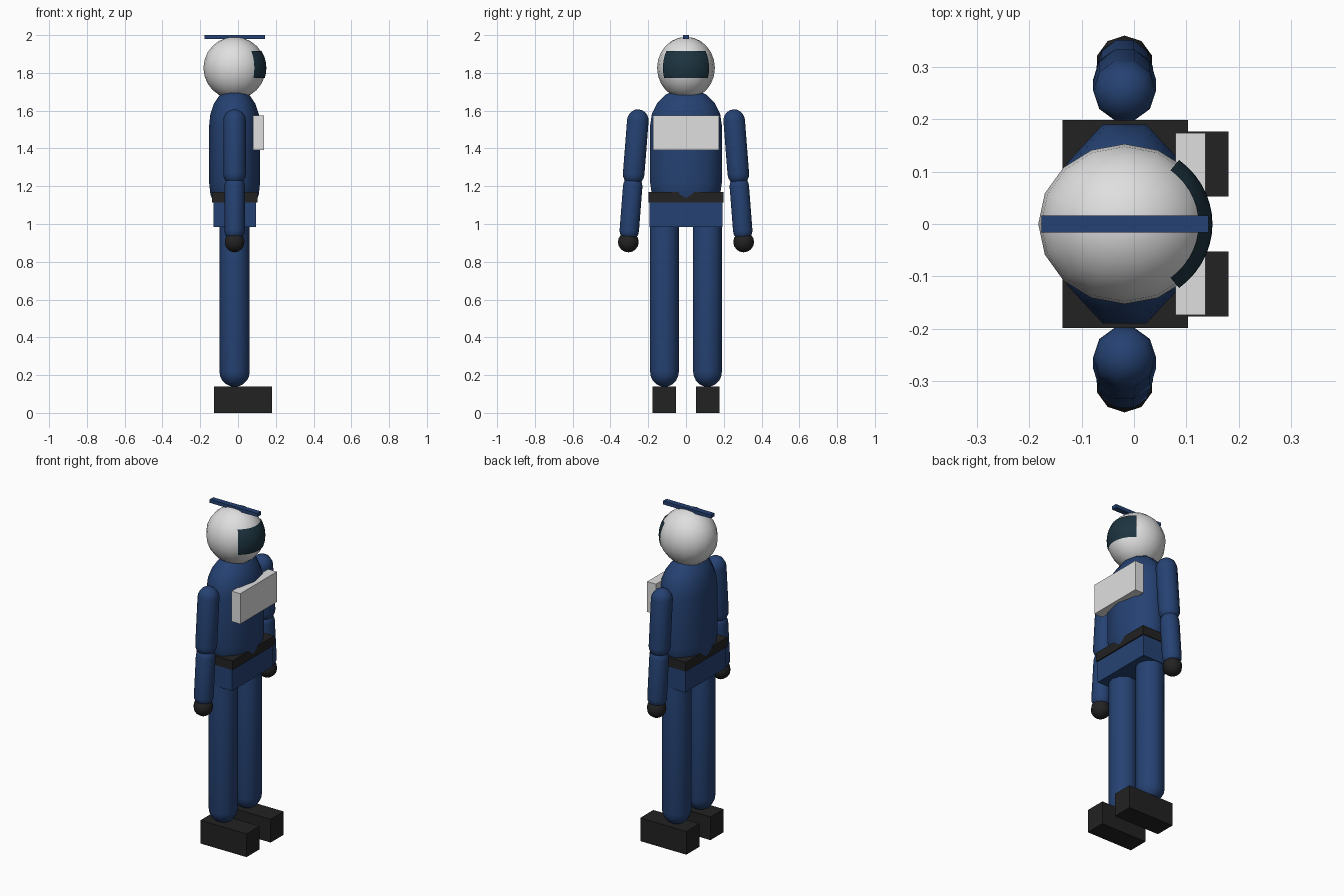
import bpy, bmesh, math
from mathutils import Matrix, Vector

if "Cube" in bpy.data.objects:
    bpy.data.objects.remove(bpy.data.objects["Cube"])


def material(name, rgb):
    m = bpy.data.materials.new(name)
    m.diffuse_color = (*rgb, 1)
    m.use_nodes = True
    m.node_tree.nodes["Principled BSDF"].inputs["Base Color"].default_value = m.diffuse_color
    return m


BLUE = material("suit blue", (0.0185, 0.054, 0.17))
WHITE = material("off white", (0.74, 0.74, 0.74))
DARK = material("dark grey", (0.016, 0.016, 0.016))
GLASS = material("visor teal", (0.012, 0.034, 0.051))
CX = -0.018  # body axis


def finish(name, bm, mat, smooth):
    bmesh.ops.recalc_face_normals(bm, faces=bm.faces)
    for f in bm.faces:
        f.smooth = smooth
    me = bpy.data.meshes.new(name)
    bm.to_mesh(me)
    bm.free()
    me.materials.append(mat)
    ob = bpy.data.objects.new(name, me)
    bpy.context.collection.objects.link(ob)
    return ob


def box(name, x, y, z, mat):
    bm = bmesh.new()
    size = Vector((x[1] - x[0], y[1] - y[0], z[1] - z[0]))
    mid = Vector((x[0] + x[1], y[0] + y[1], z[0] + z[1])) / 2
    bmesh.ops.create_cube(bm, size=1, matrix=Matrix.Translation(mid) @ Matrix.Diagonal((*size, 1)))
    return finish(name, bm, mat, False)


def ball(name, loc, radii, segs, rings, mat):
    bm = bmesh.new()
    bmesh.ops.create_uvsphere(bm, u_segments=segs, v_segments=rings, radius=1,
                              matrix=Matrix.Translation(loc) @ Matrix.Diagonal((*radii, 1)))
    return finish(name, bm, mat, True)


def capsule(name, y0, z0, y1, z1, r, mat, sx=1, segs=10, cap=5):
    """Capsule from the lower axis point (y0, z0) to the upper one (y1, z1)."""
    bm = bmesh.new()
    length = math.hypot(y1 - y0, z1 - z0)
    prof = []
    for base, start in ((0, -cap), (length, 0)):
        for i in range(cap + 1):
            a = (start + i) / cap * math.pi / 2
            prof.append((r * math.cos(a), base + r * math.sin(a)))
    rings = [[bm.verts.new((sx * pr * math.cos(math.tau * k / segs), pr * math.sin(math.tau * k / segs), pz))
              for k in range(segs)] for pr, pz in prof[1:-1]]
    for lo, hi in zip(rings, rings[1:]):
        for k in range(segs):
            n = (k + 1) % segs
            bm.faces.new((lo[k], lo[n], hi[n], hi[k]))
    for ring, pz in ((rings[0], prof[0][1]), (rings[-1], prof[-1][1])):
        tip = bm.verts.new((0, 0, pz))
        for k in range(segs):
            bm.faces.new((tip, ring[k], ring[(k + 1) % segs]))
    tilt = Matrix.Rotation(-math.atan2(y1 - y0, z1 - z0), 4, 'X')
    bm.transform(Matrix.Translation((CX, y0, z0)) @ tilt)
    return finish(name, bm, mat, True)


# Torso, belt, hips and chest plate
capsule("torso", 0, 1.22, 0, 1.52, 0.2, BLUE, sx=0.675)
box("belt", (-0.137, 0.103), (-0.199, 0.199), (1.115, 1.17), DARK)
box("hips", (-0.131, 0.096), (-0.194, 0.194), (0.985, 1.115), BLUE)
box("chest_plate", (0.079, 0.137), (-0.174, 0.174), (1.392, 1.575), WHITE)

# Helmet and its crest bar
HEAD = Vector((CX, 0, 1.826))
ball("helmet", HEAD, (0.165, 0.153, 0.165), 16, 12, WHITE)
box("helmet_crest", (-0.177, 0.142), (-0.0165, 0.0165), (1.979, 2.0), BLUE)

# Visor: a patch of a slightly larger ellipsoid
bm = bmesh.new()
NU, NV = 14, 8
grid = []
for j in range(NV + 1):
    t = 1.0 + 0.9 * j / NV
    row = []
    for i in range(NU + 1):
        p = -0.9 + 1.8 * i / NU
        row.append(bm.verts.new(HEAD + Vector((0.168 * math.sin(t) * math.cos(p),
                                               0.156 * math.sin(t) * math.sin(p),
                                               0.168 * math.cos(t)))))
    grid.append(row)
for a, b in zip(grid, grid[1:]):
    for i in range(NU):
        bm.faces.new((a[i], b[i], b[i + 1], a[i + 1]))
visor = finish("visor", bm, GLASS, True)
if visor.data.polygons[0].normal.x < 0:
    visor.data.flip_normals()

# Limbs on both sides
for side, s in (("right", -1), ("left", 1)):
    def arm_y(z):
        return s * (0.255 + (1.547 - z) * 0.078)
    capsule(side + "_leg", s * 0.114, 0.218, s * 0.114, 0.98, 0.08, BLUE)
    box(side + "_boot", (-0.126, 0.181), sorted((s * 0.053, s * 0.177)), (0, 0.14), DARK)
    capsule(side + "_upper_arm", arm_y(1.265), 1.265, arm_y(1.547), 1.547, 0.06, BLUE)
    capsule(side + "_forearm", arm_y(0.965), 0.965, arm_y(1.2), 1.2, 0.054, BLUE)
    ball(side + "_hand", (CX, arm_y(0.905), 0.905), (0.055, 0.055, 0.055), 10, 8, DARK)
